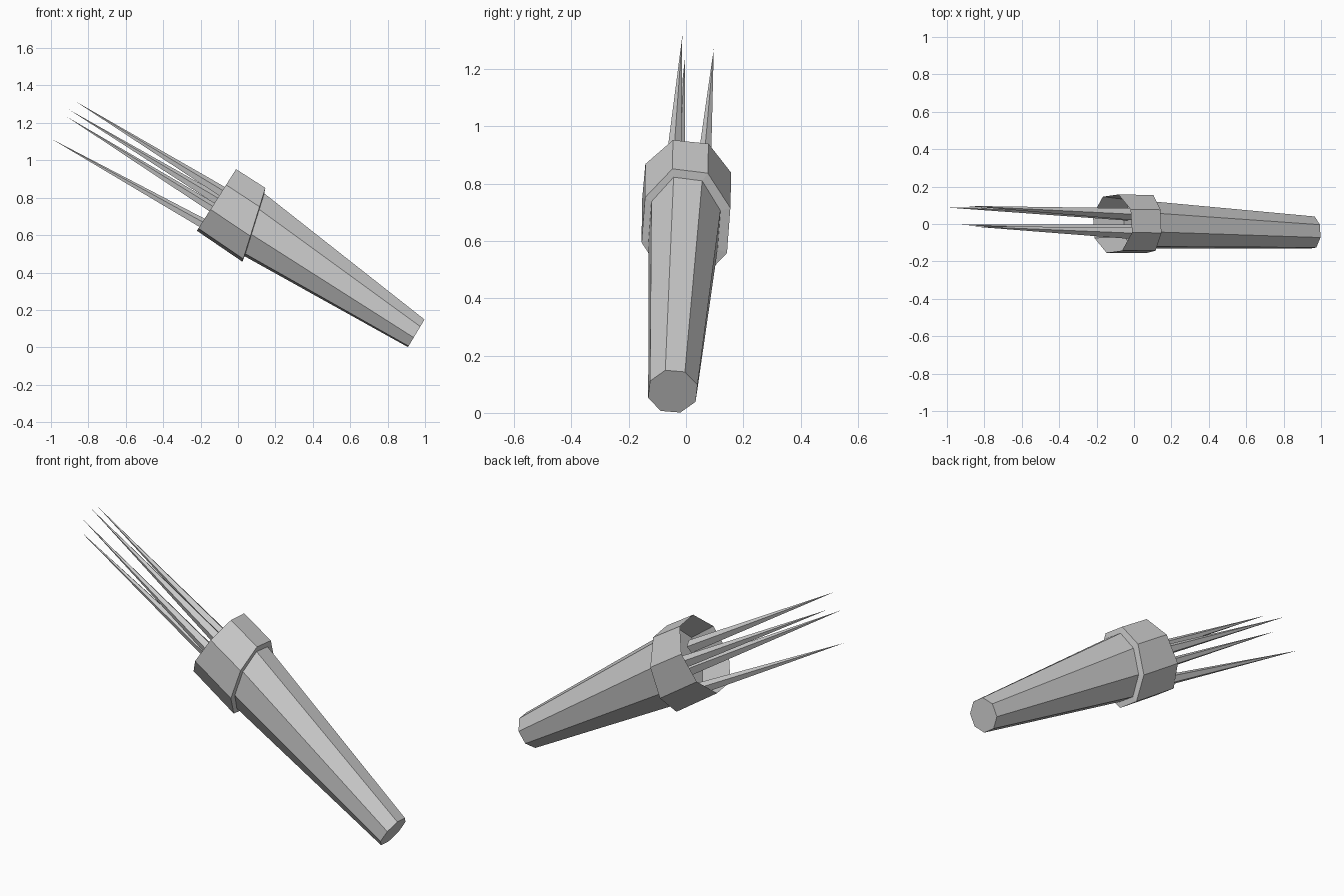
import bpy, bmesh, math
from mathutils import Vector

if "Cube" in bpy.data.objects:
    bpy.data.objects.remove(bpy.data.objects["Cube"])

SIDES = 8
TWIST = math.radians(17)


def make_object(name, bm):
    bmesh.ops.recalc_face_normals(bm, faces=bm.faces[:])
    mesh = bpy.data.meshes.new(name)
    bm.to_mesh(mesh)
    bm.free()
    obj = bpy.data.objects.new(name, mesh)
    bpy.context.collection.objects.link(obj)
    return obj


def ring(bm, center, up, width, height):
    """Octagonal loop in the plane spanned by y and the tilted up direction."""
    c, u = Vector(center), Vector((up[0], 0, up[1])).normalized()
    verts = []
    for i in range(SIDES):
        a = TWIST + i * math.tau / SIDES
        verts.append(bm.verts.new(c + u * height * math.sin(a)
                                  + Vector((0, width * math.cos(a), 0))))
    return verts


def loft(name, sections):
    bm = bmesh.new()
    loops = [ring(bm, *s) for s in sections]
    for a, b in zip(loops, loops[1:]):
        for i in range(SIDES):
            j = (i + 1) % SIDES
            bm.faces.new((a[i], a[j], b[j], b[i]))
    bm.faces.new(loops[0])
    bm.faces.new(loops[-1])
    return make_object(name, bm)


def spike(name, base, tip, radius, sides=5):
    base, tip = Vector(base), Vector(tip)
    axis = tip - base
    rot = axis.to_track_quat('Z', 'Y').to_matrix().to_4x4()
    rot.translation = (base + tip) / 2
    bm = bmesh.new()
    bmesh.ops.create_cone(bm, cap_ends=True, segments=sides, radius1=radius,
                          radius2=0, depth=axis.length, matrix=rot)
    bmesh.ops.remove_doubles(bm, verts=bm.verts[:], dist=1e-5)
    return make_object(name, bm)


# tapered sleeve with a flared, hollow cuff
loft("sleeve", [
    ((0.953, -0.046, 0.075), (0.514, 0.857), 0.090, 0.090),   # narrow end
    ((0.088, -0.005, 0.655), (0.298, 0.955), 0.131, 0.184),   # meets cuff
    ((0.085, 0.0, 0.655), (0.298, 0.955), 0.162, 0.216),      # cuff back
    ((-0.115, 0.002, 0.788), (0.537, 0.844), 0.163, 0.204),   # cuff mouth
    ((0.020, 0.0, 0.700), (0.420, 0.907), 0.145, 0.188),      # cuff floor
])

# long thin spikes coming out of the cuff
spikes = [
    ((0.00, -0.049, 0.778), (-0.87, -0.013, 1.316)),
    ((0.00, 0.052, 0.723), (-0.905, 0.097, 1.272)),
    ((0.00, -0.035, 0.660), (-0.92, -0.004, 1.236)),
    ((-0.03, 0.050, 0.572), (-1.00, 0.088, 1.116)),
]
for n, (base, tip) in enumerate(spikes, 1):
    spike(f"spike_{n}", base, tip, 0.034)
